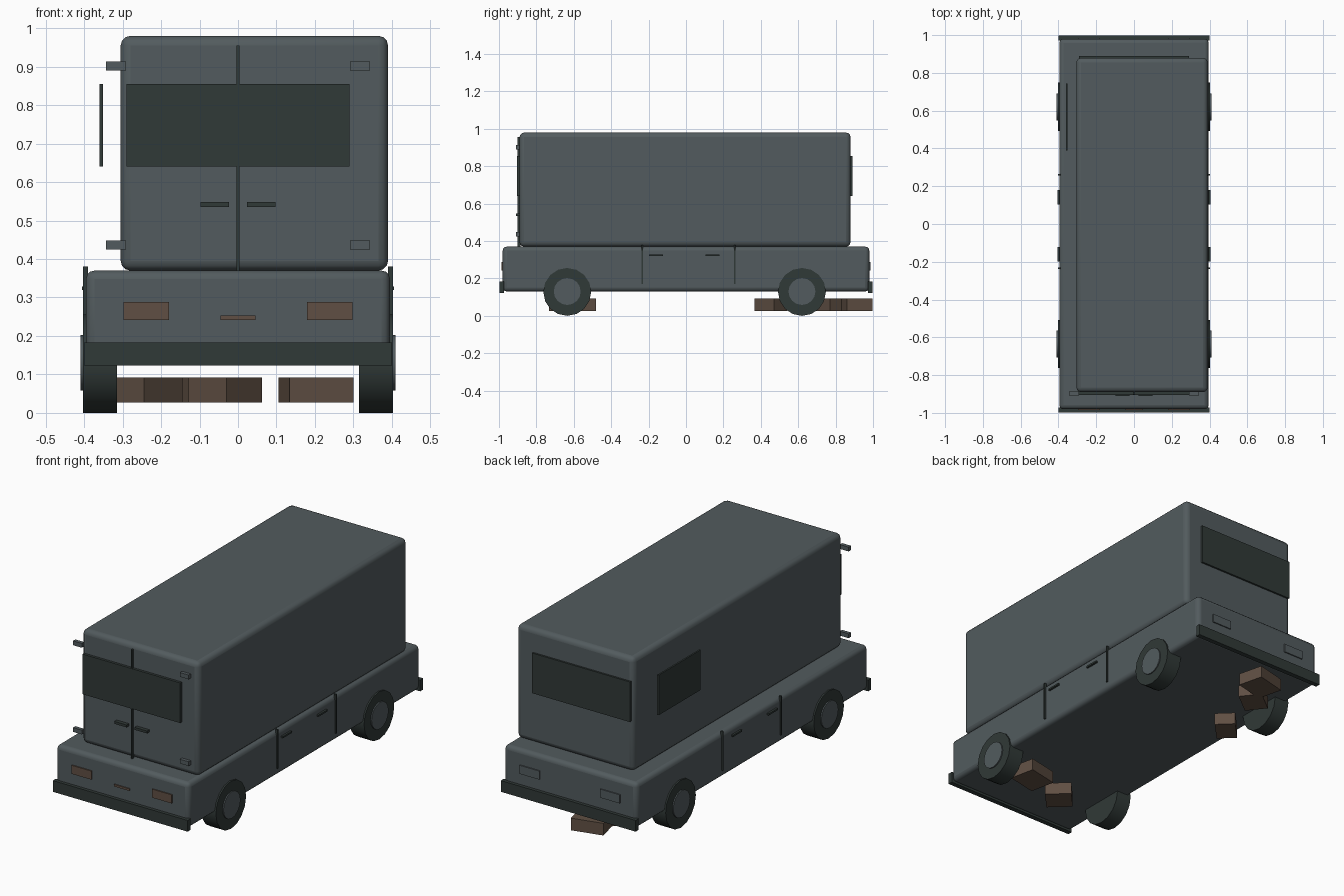
import bpy
import math

cube = bpy.data.objects.get("Cube")
if cube:
    bpy.data.objects.remove(cube, do_unlink=True)


def material(name, rgb):
    m = bpy.data.materials.new(name)
    m.use_nodes = True
    m.diffuse_color = (*rgb, 1)
    m.node_tree.nodes["Principled BSDF"].inputs["Base Color"].default_value = (*rgb, 1)
    return m


slate = material("slate_gray", (0.085, 0.105, 0.112))
dark = material("dark_green_gray", (0.03, 0.041, 0.038))
brown = material("dull_brown", (0.115, 0.078, 0.056))


def box(name, xs, ys, zs, mat, bevel=0, turn=0):
    """Box spanning the given ranges, with optional rounded edges and turn about z."""
    spans = (xs, ys, zs)
    bpy.ops.mesh.primitive_cube_add(size=1, location=[(a + b) / 2 for a, b in spans])
    ob = bpy.context.object
    ob.name = name
    ob.scale = [b - a for a, b in spans]
    bpy.ops.object.transform_apply(location=False, rotation=False, scale=True)
    ob.rotation_euler.z = math.radians(turn)
    ob.data.materials.append(mat)
    if bevel:
        mod = ob.modifiers.new("rounded_edges", "BEVEL")
        mod.width = bevel
        mod.segments = 3
        bpy.ops.object.shade_smooth_by_angle(angle=math.radians(40))
    return ob


def disc(name, x, y, z, radius, width, mat):
    bpy.ops.mesh.primitive_cylinder_add(vertices=16, radius=radius, depth=width,
                                        location=(x, y, z), rotation=(0, math.pi / 2, 0))
    ob = bpy.context.object
    ob.name = name
    ob.data.materials.append(mat)
    bpy.ops.object.shade_smooth_by_angle(angle=math.radians(40))


def mirrored(sign, a, b):
    return tuple(sorted((sign * a, sign * b)))


# Body: low chassis and the offset cargo box
box("lower_body", (-0.395, 0.395), (-0.98, 0.98), (0.13, 0.37), slate, 0.022)
box("upper_body", (-0.305, 0.39), (-0.89, 0.88), (0.37, 0.98), slate, 0.025)

# Bumpers and lamps at both ends
for end, s, lamp_mat in (("front", -1, brown), ("rear", 1, slate)):
    box(end + "_bumper", (-0.4, 0.4), mirrored(s, 0.972, 0.998), (0.123, 0.183), dark)
    for side, t in (("left", 1), ("right", -1)):
        box(f"{end}_{side}_lamp", mirrored(t, 0.18, 0.297), mirrored(s, 0.97, 0.986),
            (0.242, 0.288), lamp_mat)
box("front_plate", (-0.046, 0.046), (-0.986, -0.97), (0.242, 0.253), brown)

# Windows
box("front_window", (-0.29, 0.29), (-0.904, -0.886), (0.64, 0.855), dark)
box("rear_window", (-0.29, 0.29), (0.876, 0.89), (0.64, 0.855), dark)
box("side_window", (-0.36, -0.351), (0.39, 0.745), (0.64, 0.855), dark)

# Front double doors: seam, handles and hinges
box("door_seam", (-0.004, 0.004), (-0.902, -0.886), (0.368, 0.955), dark)
for side, t in (("left", 1), ("right", -1)):
    box(f"front_{side}_handle", mirrored(t, 0.024, 0.097), (-0.91, -0.888), (0.535, 0.548), dark)
    for level, z in (("lower", 0.425), ("upper", 0.89)):
        box(f"{level}_{side}_hinge", mirrored(t, 0.291, 0.343), (-0.908, -0.888),
            (z, z + 0.023), slate)

# Side door seams, handles and wheels
for side, t in (("left", 1), ("right", -1)):
    for end, y in (("front", -0.235), ("rear", 0.26)):
        box(f"{side}_{end}_seam", mirrored(t, 0.39, 0.403), (y - 0.004, y + 0.004),
            (0.17, 0.38), dark)
    for end, y in (("front", -0.16), ("rear", 0.142)):
        box(f"{side}_{end}_handle", mirrored(t, 0.39, 0.406), (y - 0.038, y + 0.038),
            (0.32, 0.329), dark)
    for end, y in (("front", -0.635), ("rear", 0.62)):
        disc(f"{side}_{end}_tire", t * 0.359, y, 0.128, 0.128, 0.088, dark)
        disc(f"{side}_{end}_hub", t * 0.37, y, 0.13, 0.072, 0.078, slate)

# Loose blocks under the body: centre, size, turn
blocks = [
    (0.203, -0.568, 0.17, 0.14, 12),
    (-0.033, -0.637, 0.135, 0.135, 47),
    (-0.232, 0.455, 0.145, 0.105, 46),
    (-0.15, 0.77, 0.15, 0.12, 38),
    (-0.08, 0.908, 0.17, 0.14, 14),
]
for i, (x, y, w, d, turn) in enumerate(blocks):
    box(f"loose_block_{i + 1}", (x - w / 2, x + w / 2), (y - d / 2, y + d / 2),
        (0.027, 0.092), brown, turn=turn)
